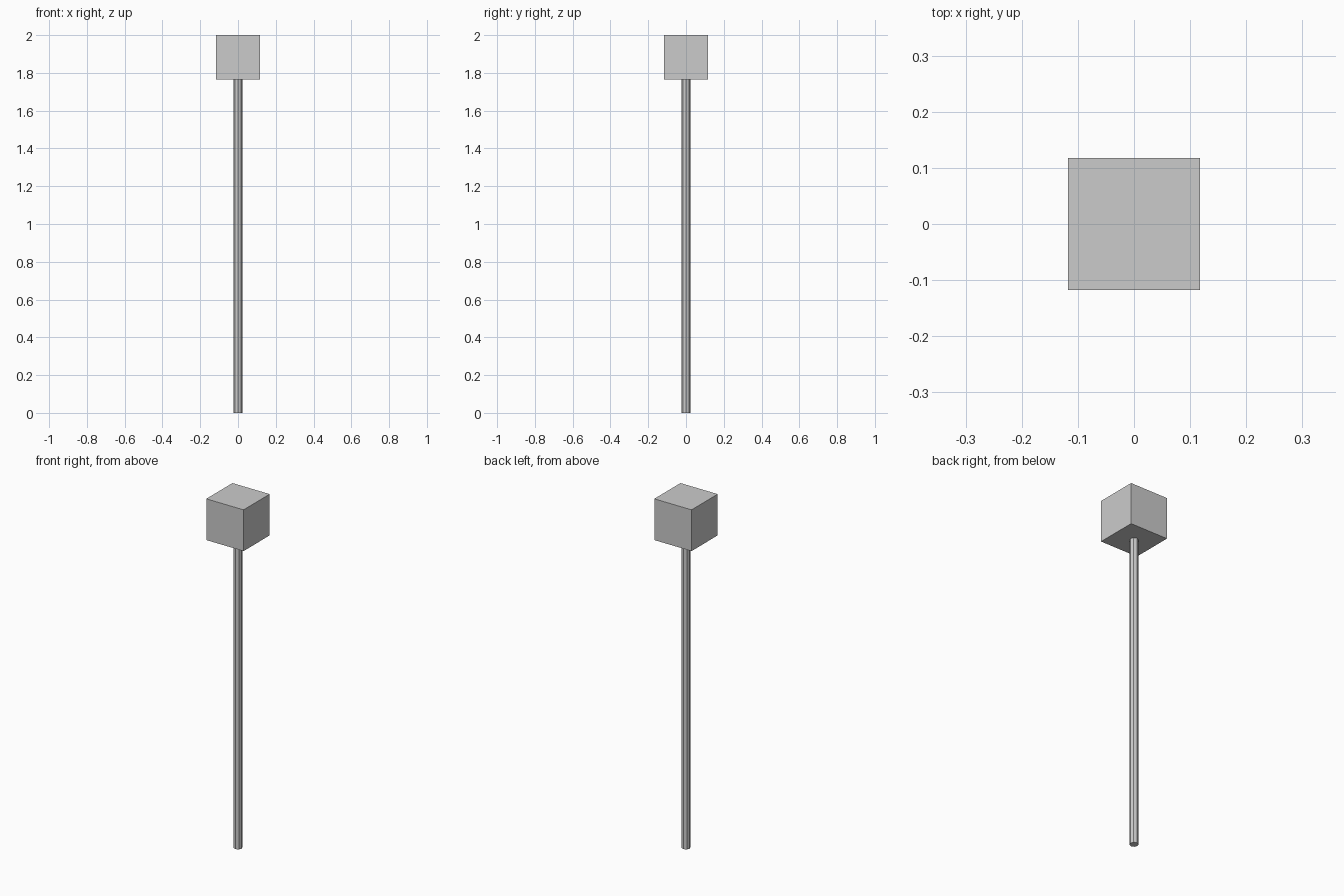
import bpy

if "Cube" in bpy.data.objects:
    bpy.data.objects.remove(bpy.data.objects["Cube"])

HEIGHT = 2.0
HEAD = 0.235
POLE_RADIUS = 0.0235
POLE_HEIGHT = HEIGHT - HEAD

# Slim faceted pole
bpy.ops.mesh.primitive_cylinder_add(
    vertices=8, radius=POLE_RADIUS, depth=POLE_HEIGHT,
    location=(0, 0, POLE_HEIGHT / 2))
bpy.context.object.name = "pole"

# Cube head resting on the pole
bpy.ops.mesh.primitive_cube_add(
    size=HEAD, location=(0, 0, HEIGHT - HEAD / 2))
bpy.context.object.name = "head_block"
